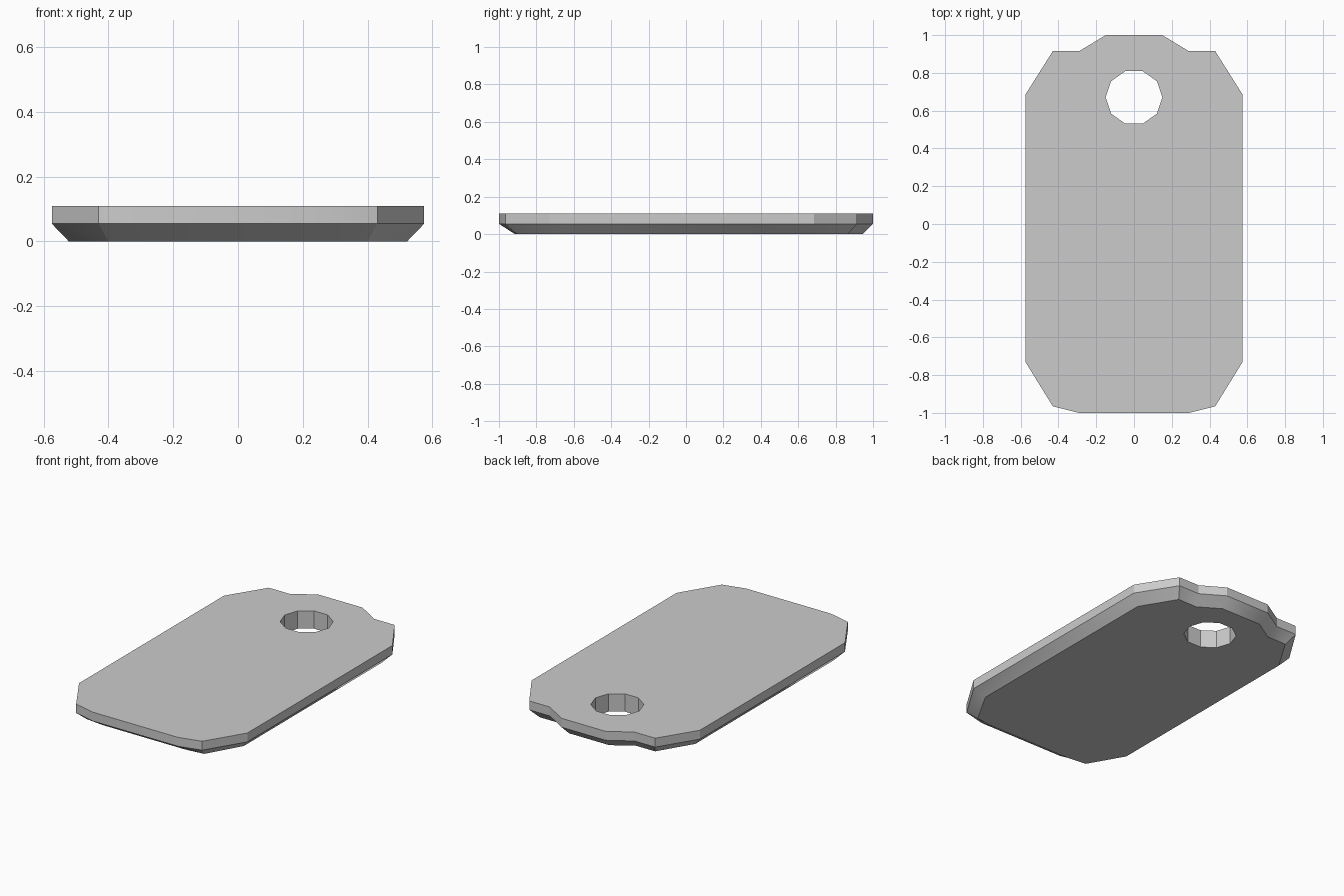
import bpy, bmesh, math

if "Cube" in bpy.data.objects:
    bpy.data.objects.remove(bpy.data.objects["Cube"])

# right half outlines, from the tab end down to the plain end
RIM = [(0.15, 1.0), (0.29, 0.915), (0.43, 0.915), (0.575, 0.685),
       (0.575, -0.73), (0.43, -0.965), (0.29, -1.0)]
BASE = [(0.137, 0.945), (0.265, 0.865), (0.395, 0.865), (0.522, 0.655),
        (0.522, -0.69), (0.40, -0.902), (0.28, -0.915)]
HOLE = [(0.15 * math.cos(math.tau * i / 10), 0.67 + 0.146 * math.sin(math.tau * i / 10))
        for i in range(10)]
THICK, MID = 0.11, 0.055

bm = bmesh.new()


def mirrored(half):
    return half + [(-x, y) for x, y in reversed(half)]


def ring(points, z):
    return [bm.verts.new((x, y, z)) for x, y in points]


def wall(a, b):
    n = len(a)
    for i in range(n):
        j = (i + 1) % n
        bm.faces.new((a[i], a[j], b[j], b[i]))


def cap(outer, inner):
    edges = [bm.edges.get((r[i], r[i - 1])) for r in (outer, inner) for i in range(len(r))]
    bmesh.ops.triangle_fill(bm, edges=edges, use_beauty=True)


# chamfered underside, upright rim and hole walls
base = ring(mirrored(BASE), 0)
mid = ring(mirrored(RIM), MID)
top = ring(mirrored(RIM), THICK)
hole_low, hole_high = ring(HOLE, 0), ring(HOLE, THICK)
wall(base, mid)
wall(mid, top)
wall(hole_low, hole_high)

# flat faces around the hole
cap(top, hole_high)
cap(base, hole_low)
bmesh.ops.recalc_face_normals(bm, faces=bm.faces[:])

mesh = bpy.data.meshes.new("tag_plate")
bm.to_mesh(mesh)
bm.free()
plate = bpy.data.objects.new("tag_plate", mesh)
bpy.context.collection.objects.link(plate)
bpy.context.view_layer.objects.active = plate
plate.select_set(True)
bpy.ops.object.shade_smooth_by_angle(angle=math.radians(30))
